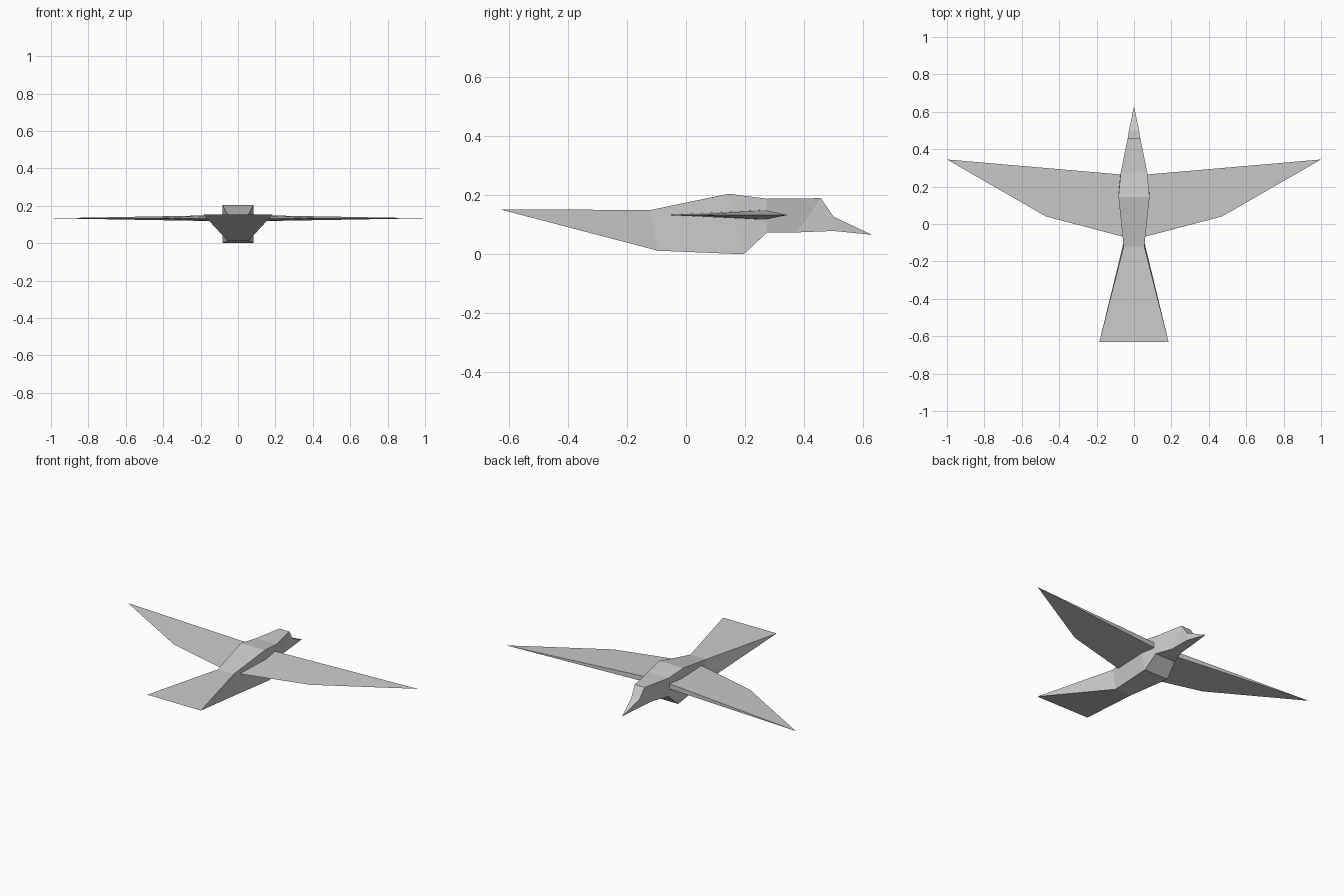
import bpy

if "Cube" in bpy.data.objects:
    bpy.data.objects.remove(bpy.data.objects["Cube"])


def make_mesh(name, verts, faces):
    mesh = bpy.data.meshes.new(name)
    mesh.from_pydata(verts, [], faces)
    mesh.update()
    obj = bpy.data.objects.new(name, mesh)
    bpy.context.collection.objects.link(obj)
    return obj


# Body: tail edge, four-sided sections, beak tip
# (half width, y top, z top, y bottom, z bottom)
sections = [
    (0.055, -0.12, 0.15, -0.095, 0.012),
    (0.083, 0.145, 0.205, 0.195, 0.0),
    (0.071, 0.275, 0.188, 0.275, 0.074),
    (0.034, 0.457, 0.19, 0.375, 0.074),
    (0.027, 0.50, 0.127, 0.50, 0.079),
]
verts, faces = [], []
for w, yt, zt, yb, zb in sections:
    verts += [(-w, yt, zt), (w, yt, zt), (w, yb, zb), (-w, yb, zb)]
for s in range(len(sections) - 1):
    a, b = 4 * s, 4 * s + 4
    for i in range(4):
        j = (i + 1) % 4
        faces.append((a + i, a + j, b + j, b + i))

# Pointed beak
tip = len(verts)
verts.append((0, 0.63, 0.066))
last = tip - 4
faces += [(last + i, last + (i + 1) % 4, tip) for i in range(4)]

# Flared wedge tail
verts += [(-0.185, -0.63, 0.152), (0.185, -0.63, 0.152)]
tl, tr = tip + 1, tip + 2
faces += [(tl, tr, 1, 0), (tr, 2, 1), (tr, tl, 3, 2), (tl, 0, 3)]
make_mesh("bird_body", verts, faces)

# Wings: thick leading root thinning to the trailing edge and tip
wing_verts = [
    (0.073, 0.265, 0.15), (0.073, 0.265, 0.117),
    (0.058, -0.068, 0.133), (0.47, 0.04, 0.133), (1.0, 0.345, 0.133),
]
wing_faces = [(0, 2, 3), (0, 3, 4), (1, 3, 2), (1, 4, 3), (0, 4, 1), (0, 1, 2)]
for side, name in ((1, "right_wing"), (-1, "left_wing")):
    flipped = [(side * x, y, z) for x, y, z in wing_verts]
    order = [f[::side] for f in wing_faces]
    make_mesh(name, flipped, order)

# Consistent outward normals
for obj in bpy.context.collection.objects:
    bpy.context.view_layer.objects.active = obj
    bpy.ops.object.mode_set(mode='EDIT')
    bpy.ops.mesh.select_all(action='SELECT')
    bpy.ops.mesh.normals_make_consistent(inside=False)
    bpy.ops.object.mode_set(mode='OBJECT')
